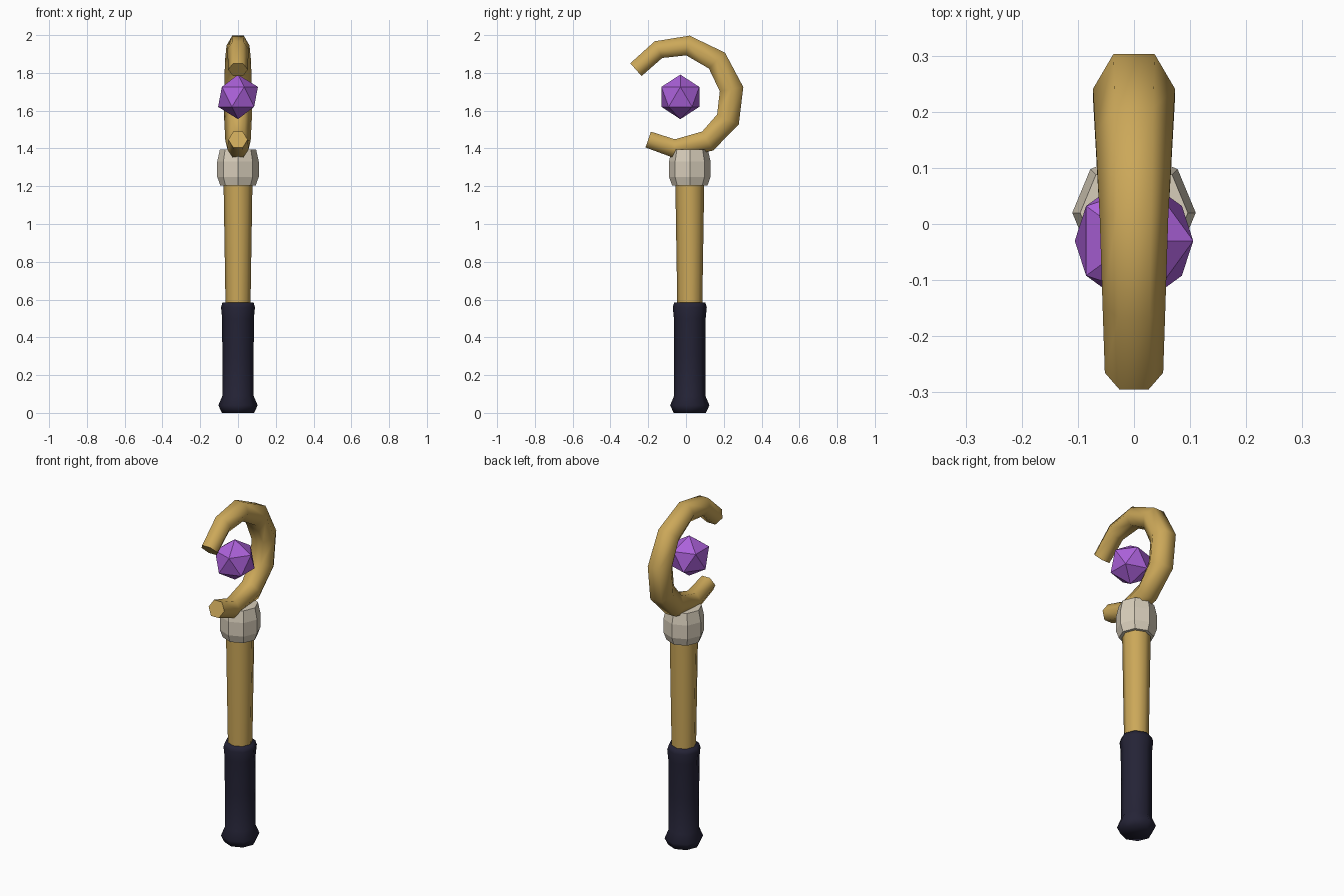
import bpy, bmesh
from math import sin, cos, pi, radians
from mathutils import Vector

cube = bpy.data.objects.get("Cube")
if cube:
    bpy.data.objects.remove(cube, do_unlink=True)

AXIS_Y = 0.02  # depth of the staff's own axis


def material(name, rgb):
    mat = bpy.data.materials.new(name)
    mat.use_nodes = True
    mat.diffuse_color = (*rgb, 1)
    mat.node_tree.nodes["Principled BSDF"].inputs["Base Color"].default_value = (*rgb, 1)
    return mat


gold = material("warm gold", (0.60, 0.39, 0.10))
ivory = material("ivory", (0.68, 0.61, 0.49))
purple = material("gem purple", (0.41, 0.12, 0.70))
navy = material("dark navy", (0.018, 0.017, 0.037))


def finish(name, bm, mat, smooth=None):
    """Turn a bmesh into an object, optionally smooth shaded below an angle."""
    bmesh.ops.recalc_face_normals(bm, faces=bm.faces)
    mesh = bpy.data.meshes.new(name)
    bm.to_mesh(mesh)
    bm.free()
    mesh.materials.append(mat)
    obj = bpy.data.objects.new(name, mesh)
    bpy.context.collection.objects.link(obj)
    if smooth:
        bpy.ops.object.select_all(action="DESELECT")
        obj.select_set(True)
        bpy.context.view_layer.objects.active = obj
        bpy.ops.object.shade_smooth_by_angle(angle=radians(smooth))
    return obj


def tube(name, path, sides, mat, smooth=None):
    """Sweep a polygon along (y, z, radius) stations in the x = 0 plane."""
    bm = bmesh.new()
    points = [Vector((0, y, z)) for y, z, r in path]
    rings = []
    for i, (y, z, r) in enumerate(path):
        before = points[max(i - 1, 0)]
        after = points[min(i + 1, len(points) - 1)]
        ahead = (points[i] - before).normalized() + (after - points[i]).normalized()
        across = Vector((1, 0, 0))
        up = ahead.normalized().cross(across)
        rings.append([bm.verts.new(points[i] + r * (cos(a) * across + sin(a) * up))
                      for a in (2 * pi * k / sides for k in range(sides))])
    for low, high in zip(rings, rings[1:]):
        for k in range(sides):
            n = (k + 1) % sides
            bm.faces.new((low[k], low[n], high[n], high[k]))
    bm.faces.new(rings[0])
    bm.faces.new(rings[-1])
    return finish(name, bm, mat, smooth)


def turned(name, profile, mat, smooth=None):
    """Eight-sided upright part from (z, radius) stations."""
    return tube(name, [(AXIS_Y, z, r) for z, r in profile], 8, mat, smooth)


# Handle grip, shaft and collar
turned("grip", [(0, 0.085), (0.04, 0.104), (0.09, 0.083), (0.3, 0.083),
                (0.5, 0.084), (0.56, 0.09), (0.585, 0.082)], navy, 75)
turned("shaft", [(0.5, 0.065), (1.25, 0.077)], gold, 75)
turned("collar", [(1.205, 0.094), (1.25, 0.11), (1.33, 0.11), (1.395, 0.096)], ivory)

# Curled crook, thickest at the back
crook = [(-0.265, 1.817, 0.052), (-0.146, 1.923, 0.056), (0.01, 1.945, 0.061),
         (0.164, 1.865, 0.069), (0.241, 1.714, 0.073), (0.222, 1.553, 0.073),
         (0.114, 1.439, 0.067), (-0.061, 1.399, 0.057), (-0.2, 1.447, 0.051)]
tube("crook", crook, 6, gold, 75)

# Floating faceted gem
bm = bmesh.new()
bmesh.ops.create_icosphere(bm, subdivisions=1, radius=0.118)
bmesh.ops.translate(bm, verts=bm.verts, vec=(0, -0.03, 1.673))
finish("gem", bm, purple)
